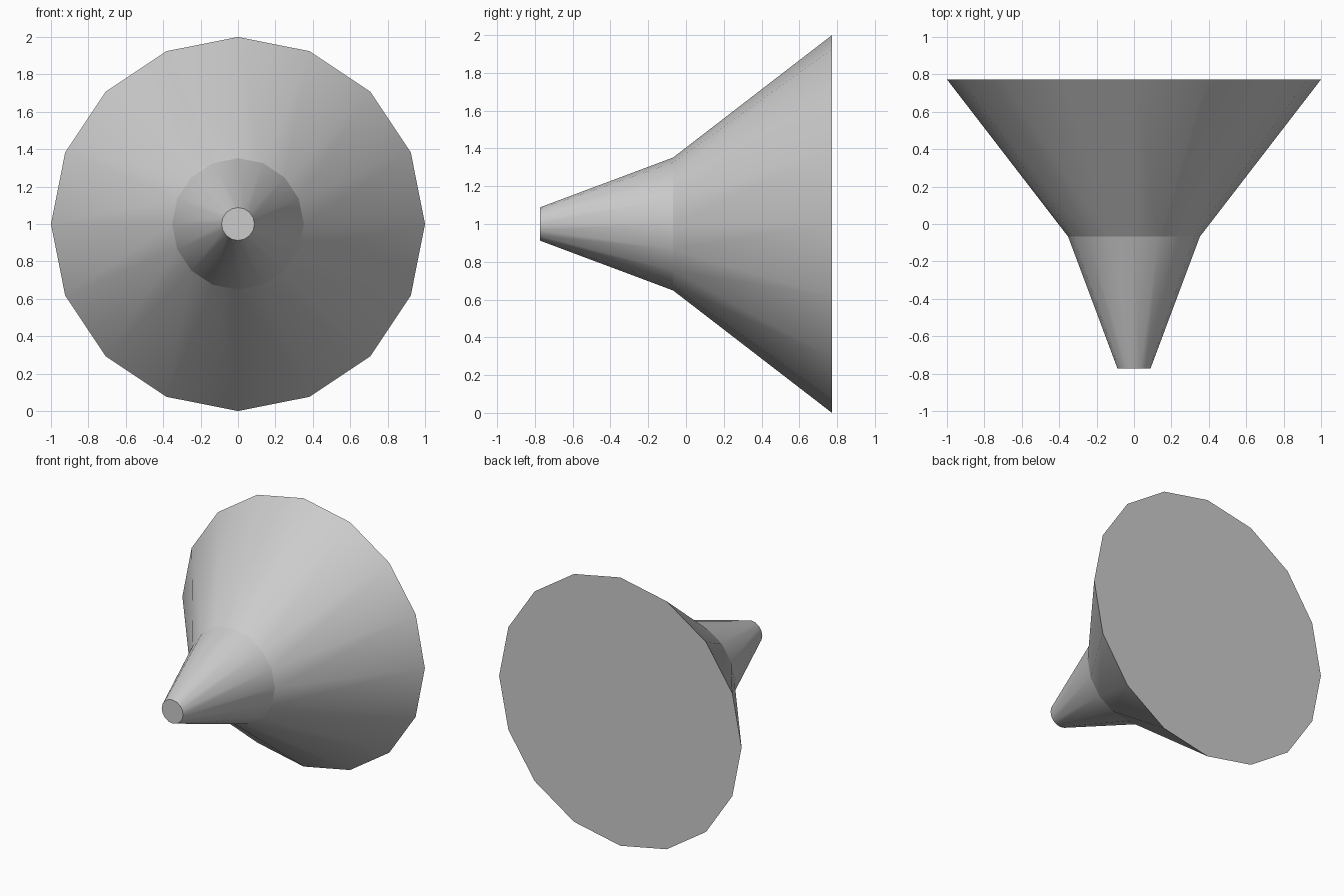
import bpy, bmesh
from math import sin, cos, pi

if "Cube" in bpy.data.objects:
    bpy.data.objects.remove(bpy.data.objects["Cube"])

SIDES = 16
AXIS_Z = 1.0


def frustum(name, y0, r0, y1, r1, cap_front=False, cap_back=False):
    """Open tapered tube along y, optionally capped at either end."""
    bm = bmesh.new()
    rings = []
    for y, r in ((y0, r0), (y1, r1)):
        rings.append([bm.verts.new((r * cos(2 * pi * i / SIDES), y,
                                    AXIS_Z + r * sin(2 * pi * i / SIDES)))
                      for i in range(SIDES)])
    front, back = rings
    for i in range(SIDES):
        j = (i + 1) % SIDES
        face = bm.faces.new((front[i], front[j], back[j], back[i]))
        face.smooth = True
    caps = []
    if cap_front:
        caps.append(bm.faces.new(front[::-1]))
    if cap_back:
        caps.append(bm.faces.new(back))
    # Crisp rim around flat caps
    for cap in caps:
        for e in cap.edges:
            e.smooth = False
    # Outward normals: the side faces must point away from the axis
    bm.normal_update()
    side = bm.faces[:] [0]
    c = side.calc_center_median()
    if side.normal.x * c.x + side.normal.z * (c.z - AXIS_Z) < 0:
        bmesh.ops.reverse_faces(bm, faces=bm.faces[:])
    for cap in caps:
        cap.normal_update()
        if cap.normal.y * cap.calc_center_median().y < 0:
            cap.normal_flip()
    mesh = bpy.data.meshes.new(name)
    bm.to_mesh(mesh)
    bm.free()
    obj = bpy.data.objects.new(name, mesh)
    bpy.context.collection.objects.link(obj)
    return obj


# Narrow front nozzle with its flat tip
frustum("nozzle", -0.773, 0.088, -0.068, 0.352, cap_front=True)
# Wide flared horn closed by the flat back disc
frustum("horn", -0.068, 0.352, 0.773, 1.0, cap_back=True)
